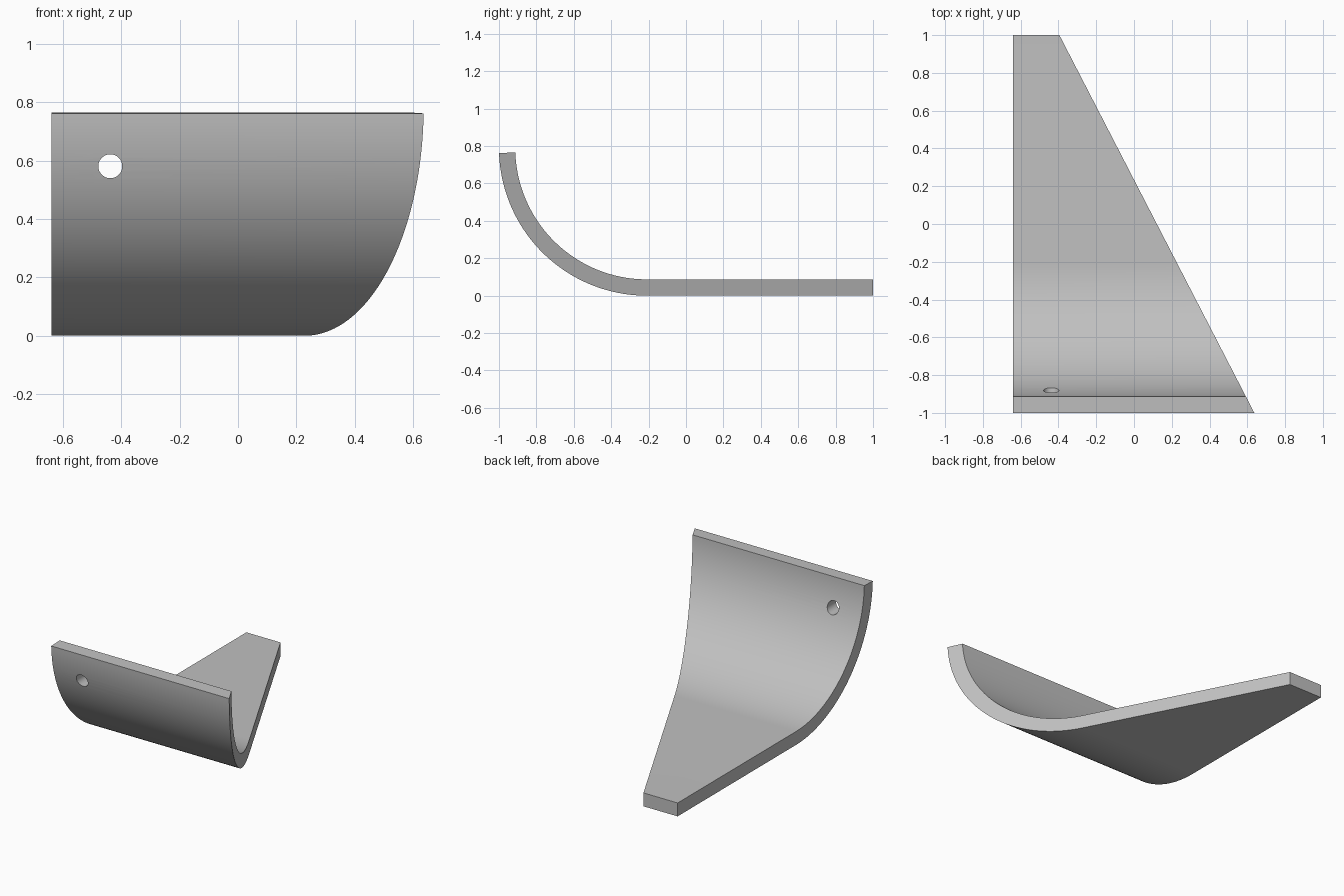
import bpy, bmesh, math

if "Cube" in bpy.data.objects:
    bpy.data.objects.remove(bpy.data.objects["Cube"], do_unlink=True)

THICK = 0.087           # plate thickness
R = 0.79                # outer bend radius
CY, CZ = R - 1, R       # bend centre
SWEEP = math.radians(88)
STEPS = 48
LEFT = -0.64

grey = bpy.data.materials.new("plain grey")
grey.use_nodes = True
colour = (0.53, 0.53, 0.53, 1)
grey.diffuse_color = colour
grey.node_tree.nodes["Principled BSDF"].inputs["Base Color"].default_value = colour


def arc(radius):
    """Bend from the flat part up to the front lip, as (y, z) points."""
    angles = [SWEEP * i / STEPS for i in range(STEPS + 1)]
    return [(CY - radius * math.sin(a), CZ - radius * math.cos(a)) for a in angles]


def slant(y):
    """Slanted edge of the plate."""
    return 0.121 - 0.516 * y


# Bent plate: side profile spanned from the straight edge to the slanted edge
profile = [(1, 0)] + arc(R) + arc(R - THICK)[::-1] + [(1, THICK)]
bm = bmesh.new()
straight = [bm.verts.new((LEFT, y, z)) for y, z in profile]
slanted = [bm.verts.new((slant(y), y, z)) for y, z in profile]
bm.faces.new(straight)
bm.faces.new(slanted[::-1])
n = len(profile)
for i in range(n):
    j = (i + 1) % n
    bm.faces.new((straight[i], slanted[i], slanted[j], straight[j]))
bmesh.ops.recalc_face_normals(bm, faces=bm.faces)
mesh = bpy.data.meshes.new("bent_plate")
bm.to_mesh(mesh)
bm.free()
mesh.materials.append(grey)
plate = bpy.data.objects.new("bent_plate", mesh)
bpy.context.collection.objects.link(plate)

# Round hole through the upright lip
bpy.ops.mesh.primitive_cylinder_add(vertices=48, radius=0.041, depth=0.5,
                                    location=(-0.438, -0.95, 0.581),
                                    rotation=(math.pi / 2, 0, 0))
cutter = bpy.context.object
cutter.name = "hole_cutter"
cutter.hide_render = True
cutter.data.materials.append(grey)

hole = plate.modifiers.new("hole", "BOOLEAN")
hole.operation = "DIFFERENCE"
hole.solver = "EXACT"
hole.object = cutter
bpy.ops.object.select_all(action="DESELECT")
plate.select_set(True)
bpy.context.view_layer.objects.active = plate
bpy.ops.object.modifier_apply(modifier=hole.name)
bpy.data.objects.remove(cutter, do_unlink=True)
bpy.ops.object.shade_smooth_by_angle(angle=math.radians(30))
